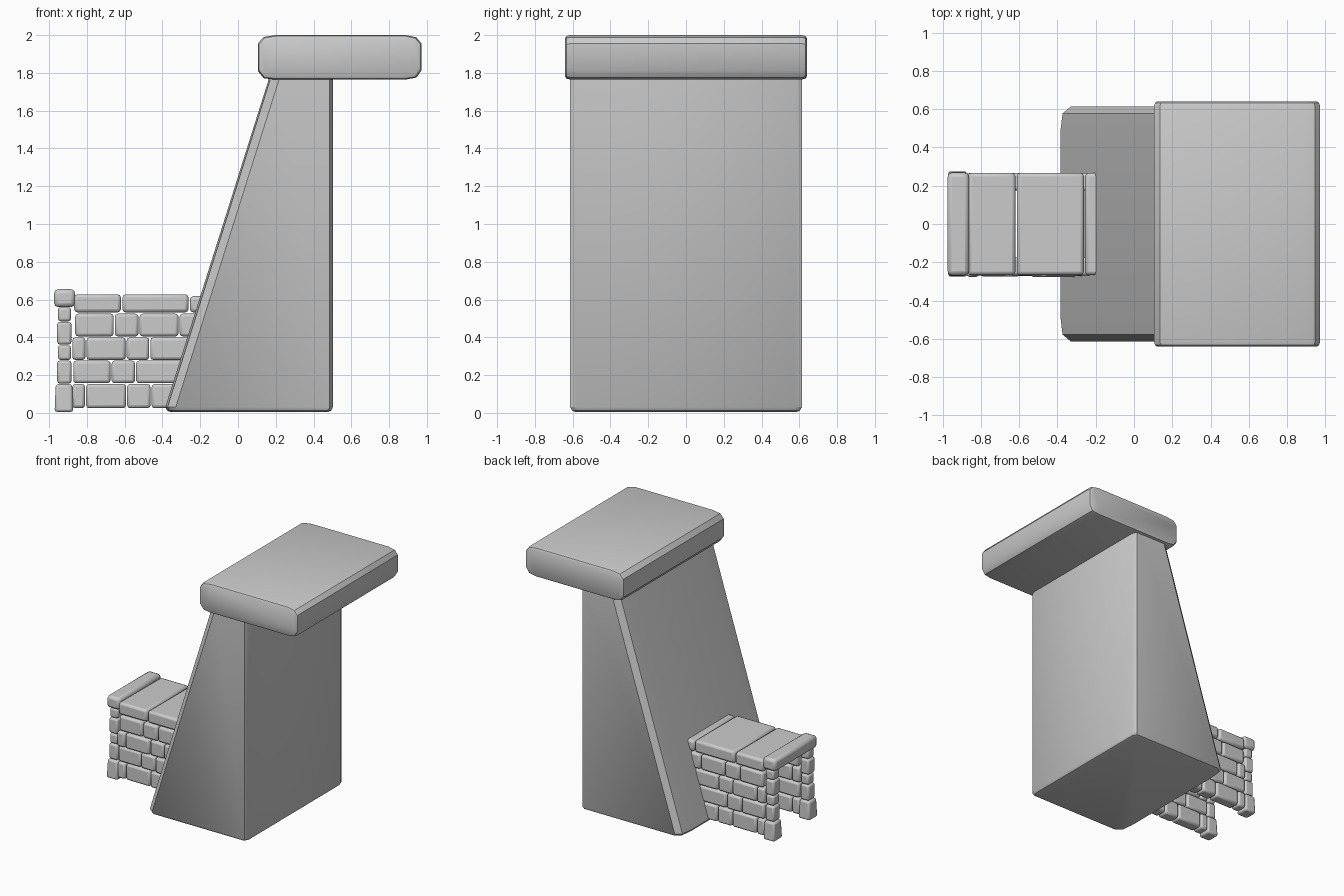
import bpy, bmesh, random

if "Cube" in bpy.data.objects:
    bpy.data.objects.remove(bpy.data.objects["Cube"])

random.seed(4)


def finish(name, bm, bevel=0.0):
    bmesh.ops.recalc_face_normals(bm, faces=bm.faces)
    me = bpy.data.meshes.new(name)
    bm.to_mesh(me)
    bm.free()
    ob = bpy.data.objects.new(name, me)
    bpy.context.collection.objects.link(ob)
    if bevel:
        mod = ob.modifiers.new("soft_edges", 'BEVEL')
        mod.width, mod.segments = bevel, 2
    bpy.ops.object.select_all(action='DESELECT')
    ob.select_set(True)
    bpy.context.view_layer.objects.active = ob
    bpy.ops.object.shade_smooth_by_angle(angle=0.6)
    return ob


def loft(name, rings):
    """Skin a stack of equal-length closed rings and cap both ends."""
    bm = bmesh.new()
    loops = [[bm.verts.new(p) for p in r] for r in rings]
    n = len(loops[0])
    for a, b in zip(loops, loops[1:]):
        for i in range(n):
            j = (i + 1) % n
            bm.faces.new((a[i], a[j], b[j], b[i]))
    bm.faces.new(loops[0])
    bm.faces.new(loops[-1])
    return finish(name, bm)


def stone(name, x, y, z, bevel=0.016, flare=0.0):
    """Rounded block from (min, max) ranges; flare widens its foot."""
    bm = bmesh.new()
    bmesh.ops.create_cube(bm, size=1)
    for v in bm.verts:
        grow = flare if v.co.z < 0 else 0
        v.co = [sum(r) / 2 + (1 if c > 0 else -1) * ((r[1] - r[0]) / 2 + g)
                for c, r, g in zip(v.co, (x, y, z), (grow, grow, 0))]
    return finish(name, bm, bevel)


# Wedge tower: chamfered plan, left face leaning to the top
def plan(x0, z, inset=0.0, bulge=0.012):
    half = [(x0 + inset, 0.48 - inset), (x0 + bulge + inset, 0.578 - inset),
            (x0 + 0.055 + inset, 0.613 - inset),
            (0.485 - inset, 0.613 - inset), (0.503 - inset, 0.58 - inset)]
    return [(x, y, z) for x, y in half] + [(x, -y, z) for x, y in reversed(half)]


loft("tower", [plan(-0.385, 0.004, 0.03), plan(-0.385, 0.012, 0.01),
               plan(-0.385, 0.03), plan(0.17, 1.79, 0, 0.008)])

# Overhanging cap slab: rounded profile swept along y
profile = [(0.19, 1.765), (0.135, 1.772), (0.105, 1.81), (0.105, 1.955),
           (0.135, 1.99), (0.2, 2.0), (0.89, 2.0), (0.945, 1.988),
           (0.972, 1.955), (0.972, 1.815), (0.945, 1.775), (0.89, 1.765)]


def section(y, s):
    cx, cz = 0.5385, 1.8825
    return [(x - s * (1 if x > cx else -1), y, z - s * (1 if z > cz else -1))
            for x, z in profile]


loft("cap", [section(-0.64, 0.016), section(-0.633, 0.005), section(-0.615, 0),
             section(0.615, 0), section(0.633, 0.005), section(0.64, 0.016)])

# Brick courses: height range and joint positions along x
courses = [
    ((0.025, 0.153), [-0.88, -0.807, -0.59, -0.46, -0.26]),
    ((0.157, 0.277), [-0.875, -0.672, -0.542, -0.25]),
    ((0.28, 0.40), [-0.88, -0.805, -0.592, -0.467, -0.2]),
    ((0.405, 0.525), [-0.865, -0.655, -0.524, -0.312, -0.15]),
]
# Pillar stones at the open end: height range and foot flare
pillar = [((0.005, 0.152), 0.006), ((0.155, 0.277), 0), ((0.28, 0.358), 0),
          ((0.362, 0.482), 0), ((0.485, 0.56), 0)]

for side, s in (("front", -1), ("back", 1)):
    for row, (z, joints) in enumerate(courses):
        for i, (a, b) in enumerate(zip(joints, joints[1:])):
            out = 0.266 + random.uniform(0, 0.012) * (s < 0)
            y = sorted((s * 0.175, s * out))
            stone(f"{side}_brick_{row}_{i}", (a + 0.003, b - 0.003), y, z)
    for i, (z, flare) in enumerate(pillar):
        wide = 0.012 if i == 0 else 0.004 * (i % 2)
        stone(f"{side}_pillar_stone_{i}", (-0.953 - wide, -0.884 + wide / 2),
              sorted((s * (0.18 - wide / 2), s * (0.258 + wide))), z, 0.014, flare)

# Roof slabs and lintel spanning both walls
for i, (a, b) in enumerate([(-0.868, -0.62), (-0.612, -0.262), (-0.255, -0.17)]):
    top = 0.618 if i == 2 else 0.628
    stone(f"roof_slab_{i}", (a, b), (-0.267, 0.267), (0.532, top), 0.018)
stone("lintel", (-0.974, -0.862), (-0.268, 0.268), (0.56, 0.655), 0.022)
